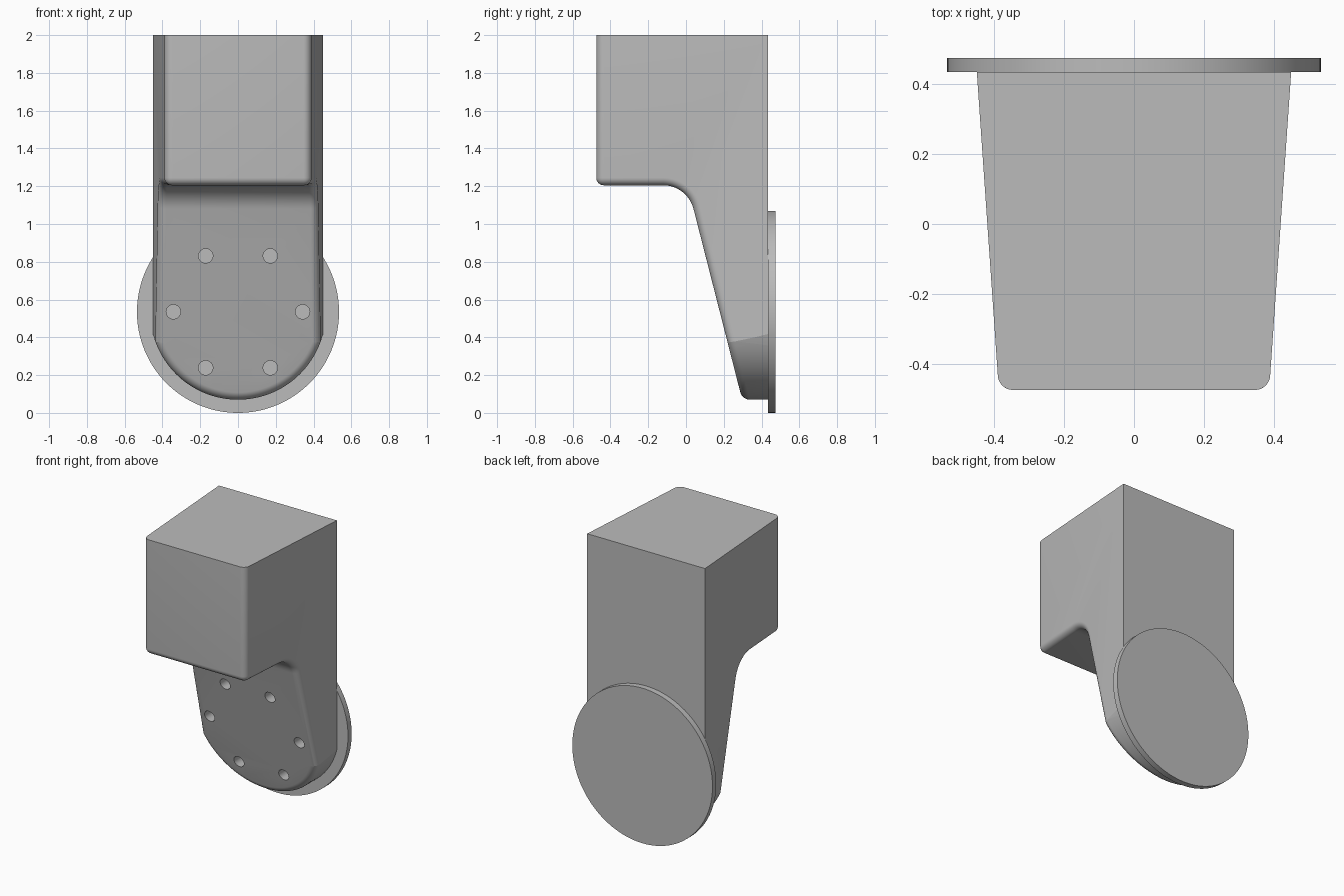
import bpy
import bmesh
from math import sin, cos, pi, radians, atan
from mathutils import Matrix, Vector

default = bpy.data.objects.get("Cube")
if default:
    bpy.data.objects.remove(default, do_unlink=True)

BACK, FRONT, TOP = 0.435, -0.475, 2.0
DISC_Z, DISC_R = 0.535, 0.535

grey = bpy.data.materials.new("plain grey")
grey.use_nodes = True
grey.diffuse_color = (0.5, 0.5, 0.5, 1)
grey.node_tree.nodes["Principled BSDF"].inputs["Base Color"].default_value = (0.5, 0.5, 0.5, 1)


def add_object(name, bm):
    bmesh.ops.recalc_face_normals(bm, faces=bm.faces)
    mesh = bpy.data.meshes.new(name)
    bm.to_mesh(mesh)
    bm.free()
    mesh.materials.append(grey)
    obj = bpy.data.objects.new(name, mesh)
    bpy.context.collection.objects.link(obj)
    return obj


def prism(name, points, offset):
    bm = bmesh.new()
    face = bm.faces.new([bm.verts.new(p) for p in points])
    moved = bmesh.ops.extrude_face_region(bm, geom=[face])["geom"]
    bmesh.ops.translate(bm, vec=offset, verts=[v for v in moved if isinstance(v, bmesh.types.BMVert)])
    return add_object(name, bm)


def add_cylinder(bm, x, z, radius, y0, y1, sides):
    place = Matrix.Translation((x, (y0 + y1) / 2, z)) @ Matrix.Rotation(pi / 2, 4, "X")
    bmesh.ops.create_cone(bm, cap_ends=True, segments=sides, radius1=radius,
                          radius2=radius, depth=y1 - y0, matrix=place)


def apply_boolean(obj, cutter, operation):
    mod = obj.modifiers.new("cut", "BOOLEAN")
    mod.object, mod.operation, mod.solver = cutter, operation, "EXACT"
    bpy.context.view_layer.update()
    result = obj.evaluated_get(bpy.context.evaluated_depsgraph_get())
    mesh = bpy.data.meshes.new_from_object(result)
    obj.modifiers.clear()
    obj.data = mesh
    bpy.data.objects.remove(cutter, do_unlink=True)


def smooth(obj):
    bpy.ops.object.select_all(action="DESELECT")
    obj.select_set(True)
    bpy.context.view_layer.objects.active = obj
    bpy.ops.object.shade_smooth_by_angle(angle=radians(13))


# Body: side profile with a concave fillet under the overhang
slope, fillet, under = 0.255, 0.166, 1.205
profile = [(BACK, TOP), (FRONT, TOP), (FRONT, under)]
sweep = pi / 2 - atan(slope)
for i in range(15):
    t = sweep * i / 14
    profile.append((-0.121 + fillet * sin(t), under - fillet + fillet * cos(t)))
y, z = profile[-1]
profile += [(y + slope * z, 0), (BACK, 0)]
body = prism("body", [(-1, y, z) for y, z in profile], (2, 0, 0))

# Sides narrow towards the front
for v in body.data.vertices:
    v.co.x *= 0.45 - 0.063 * (BACK - v.co.y) / (BACK - FRONT)

# Round the lower end
R = 0.465
arch = [(R, -2, 3), (-R, -2, 3)]
arch += [(-R * cos(pi * i / 64), -2, DISC_Z - R * sin(pi * i / 64)) for i in range(65)]
apply_boolean(body, prism("arch_cutter", arch, (0, 4, 0)), "INTERSECT")

# Round every outer edge except those on the back and top
bm = bmesh.new()
bm.from_mesh(body.data)
bmesh.ops.remove_doubles(bm, verts=bm.verts, dist=0.0001)


def is_rounded(e):
    on_back = all(v.co.y > BACK - 0.001 for v in e.verts)
    on_top = all(v.co.z > TOP - 0.001 for v in e.verts)
    return not on_back and not on_top and len(e.link_faces) == 2 and e.calc_face_angle() > radians(35)


bmesh.ops.bevel(bm, geom=[e for e in bm.edges if is_rounded(e)], offset=0.04,
                offset_type="OFFSET", segments=8, profile=0.5, affect="EDGES", clamp_overlap=False)
bm.to_mesh(body.data)
bm.free()

# Six screw holes reaching the disc
bm = bmesh.new()
for i in range(6):
    a = i * pi / 3
    add_cylinder(bm, 0.342 * cos(a), DISC_Z + 0.342 * sin(a), 0.038, -0.3, BACK + 0.1, 32)
apply_boolean(body, add_object("hole_cutter", bm), "DIFFERENCE")
smooth(body)

# Round back plate
bm = bmesh.new()
add_cylinder(bm, 0, DISC_Z, DISC_R, BACK, 0.475, 128)
smooth(add_object("back_disc", bm))
